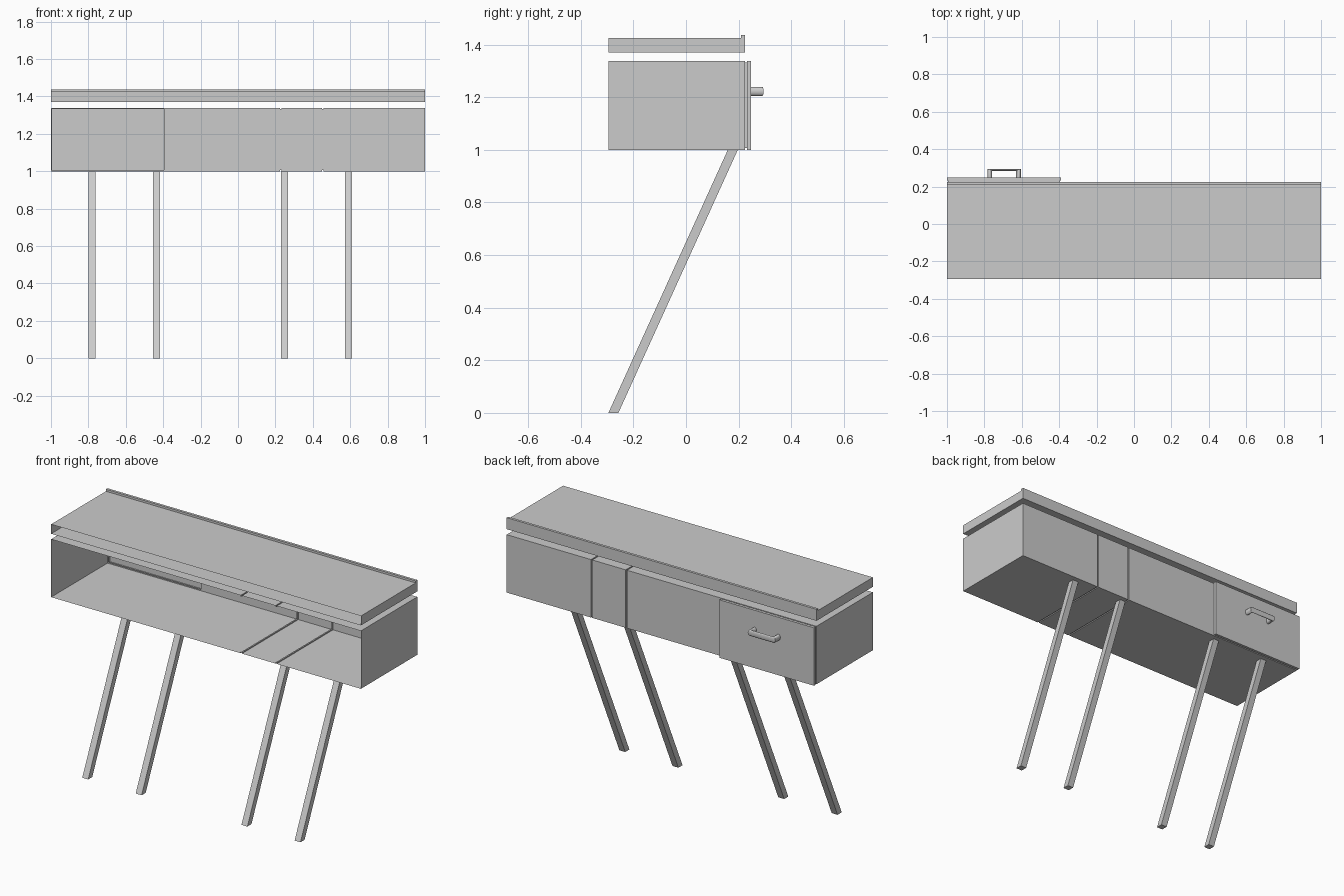
import bpy, bmesh, math

if "Cube" in bpy.data.objects:
    bpy.data.objects.remove(bpy.data.objects["Cube"])

YF, YB = -0.295, 0.225          # open front edge, back wall
Z0, Z1 = 1.0, 1.338             # cabinet bottom, top
DOOR_R = -0.39                  # inner edge of the door
G = 0.006                       # groove depth


def loft(name, rings, closed=True, cap_start=True, cap_end=True, skip=None):
    """Skin a list of equal-length point rings; skip=(ring, side) leaves one face out."""
    bm = bmesh.new()
    vs = [[bm.verts.new(p) for p in r] for r in rings]
    n = len(rings[0])
    for i in range(len(vs) - 1):
        for j in range(n if closed else n - 1):
            if skip == (i, j):
                continue
            k = (j + 1) % n
            bm.faces.new((vs[i][j], vs[i][k], vs[i + 1][k], vs[i + 1][j]))
    if cap_start:
        bm.faces.new(vs[0][::-1])
    if cap_end:
        bm.faces.new(vs[-1])
    bmesh.ops.recalc_face_normals(bm, faces=bm.faces[:])
    me = bpy.data.meshes.new(name)
    bm.to_mesh(me)
    bm.free()
    ob = bpy.data.objects.new(name, me)
    bpy.context.collection.objects.link(ob)
    return ob


# Cabinet shell: open at the front, pinched by two grooves
def section(x, d):
    return [(x, YF, Z1 - d), (x, YB - d, Z1 - d), (x, YB - d, Z0 + d), (x, YF, Z0 + d)]


stations = [(-1, 0), (DOOR_R, 0)]
for gx in (0.228, 0.452):
    a, b = gx - 0.004, gx + 0.004
    stations += [(a, 0), (a, G), (b, G), (b, 0)]
stations.append((1, 0))
loft("cabinet_shell", [section(x, d) for x, d in stations], closed=False, skip=(0, 1))


# Door: hollow panel on a slightly narrower neck, filling the hole in the back wall
def door_ring(y, d):
    return [(-1 + d, y, Z0 + d), (DOOR_R - d, y, Z0 + d),
            (DOOR_R - d, y, Z1 - d), (-1 + d, y, Z1 - d)]


loft("door", [door_ring(YB, 0), door_ring(YB, G), door_ring(YB + 0.007, G),
              door_ring(YB + 0.007, 0), door_ring(0.248, 0)], cap_start=False)

# Top slab: open at the front, with a raised lip along the back
profile = [(YF, 1.425), (0.21, 1.425), (0.21, 1.437), (YB, 1.437), (YB, 1.37), (YF, 1.37)]
loft("top_slab", [[(x, y, z) for y, z in profile] for x in (-1, 1)], closed=False)

# Slanted legs
for i, cx in enumerate((-0.78, -0.435, 0.248, 0.591)):
    w = 0.019
    loft(f"leg_{i + 1}", [[(cx - w, y, z), (cx + w, y, z), (cx + w, y + 0.038, z), (cx - w, y + 0.038, z)]
                          for y, z in ((YF, 0), (0.159, Z0))])

# Door handle: oval tube bent into a bracket
outer = [(-0.783, 0.248), (-0.783, 0.295), (-0.605, 0.295), (-0.605, 0.248)]
inner = [(-0.758, 0.248), (-0.758, 0.284), (-0.63, 0.284), (-0.63, 0.248)]
rings = []
for o, q in zip(outer, inner):
    ring = []
    for k in range(16):
        t = 2 * math.pi * k / 16
        f = (1 + math.cos(t)) / 2
        ring.append((o[0] * f + q[0] * (1 - f), o[1] * f + q[1] * (1 - f), 1.222 + 0.0175 * math.sin(t)))
    rings.append(ring)
handle = loft("door_handle", rings)
bpy.context.view_layer.objects.active = handle
handle.select_set(True)
bpy.ops.object.shade_smooth_by_angle(angle=math.radians(50))
